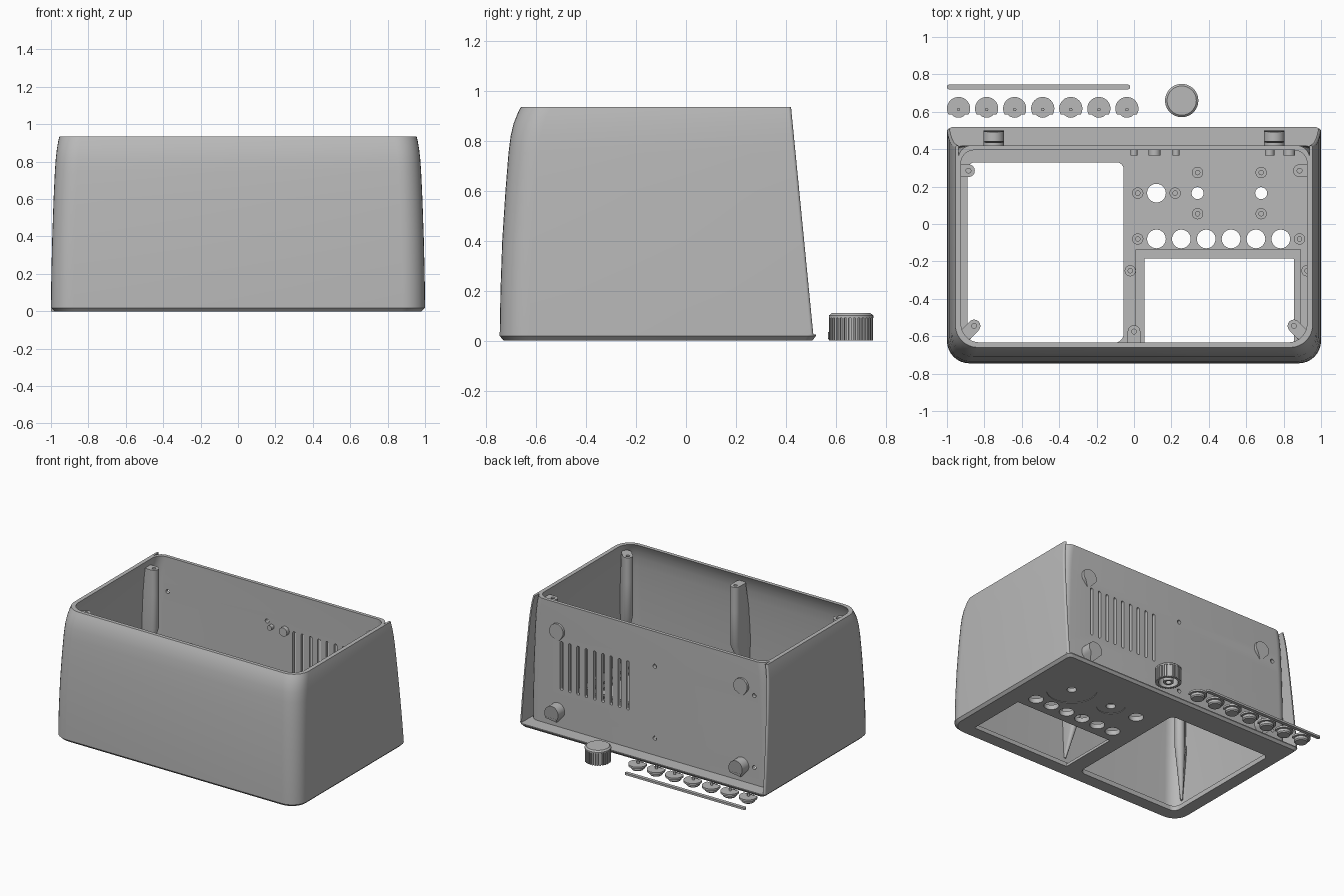
import bpy, bmesh, math
from mathutils import Vector

if "Cube" in bpy.data.objects:
    bpy.data.objects.remove(bpy.data.objects["Cube"])

grey = bpy.data.materials.new("light_grey_plastic")
grey.diffuse_color = (0.48, 0.48, 0.48, 1)
grey.use_nodes = True
grey.node_tree.nodes["Principled BSDF"].inputs["Base Color"].default_value = grey.diffuse_color


def loft(name, rings):
    """Solid through closed rings that share one point count."""
    bm = bmesh.new()
    loops = [[bm.verts.new(p) for p in r] for r in rings]
    n = len(loops[0])
    for a, b in zip(loops, loops[1:]):
        for i in range(n):
            j = (i + 1) % n
            bm.faces.new((a[i], a[j], b[j], b[i]))
    bm.faces.new(loops[0][::-1])
    bm.faces.new(loops[-1])
    bmesh.ops.recalc_face_normals(bm, faces=bm.faces)
    me = bpy.data.meshes.new(name)
    bm.to_mesh(me)
    bm.free()
    me.materials.append(grey)
    ob = bpy.data.objects.new(name, me)
    bpy.context.collection.objects.link(ob)
    return ob


def arc(cx, cy, r, a0, a1, n=8):
    return [(cx + r * math.cos(math.radians(a0 + (a1 - a0) * i / n)),
             cy + r * math.sin(math.radians(a0 + (a1 - a0) * i / n))) for i in range(n + 1)]


def rrect(x0, x1, y0, y1, rf, rb):
    """Rounded rectangle with front and back corner radii."""
    return (arc(x0 + rf, y0 + rf, rf, 180, 270) + arc(x1 - rf, y0 + rf, rf, 270, 360)
            + arc(x1 - rb, y1 - rb, rb, 0, 90) + arc(x0 + rb, y1 - rb, rb, 90, 180))


def at(pts, z):
    return [(x, y, z) for x, y in pts]


def prism(name, pts, z0, z1):
    return loft(name, [at(pts, z0), at(pts, z1)])


def circle(x, y, r, n=32):
    return arc(x, y, r, 0, 360 * (n - 1) / n, n - 1)


def ycyl(name, x, z, r, y0, y1, n=20):
    pts = circle(x, z, r, n)
    return loft(name, [[(a, y, b) for a, b in pts] for y in (y0, y1)])


def cut(ob, cutters):
    for c in cutters:
        m = ob.modifiers.new("cut", "BOOLEAN")
        m.operation, m.solver, m.object = "DIFFERENCE", "EXACT", c
        bpy.context.view_layer.objects.active = ob
        bpy.ops.object.modifier_apply(modifier=m.name)
        bpy.data.objects.remove(c)


def back_y(z):
    return 0.42 + 0.098 * (0.935 - z)


# Wall profile: height, half width, front y
PROFILE = [(0.025, 1.0, -0.745), (0.2, 0.998, -0.742), (0.4, 0.993, -0.735),
           (0.6, 0.986, -0.722), (0.75, 0.979, -0.71), (0.82, 0.974, -0.701),
           (0.87, 0.968, -0.689), (0.91, 0.961, -0.673), (0.935, 0.955, -0.66)]

# Outer housing, with a chamfered foot that steps out at the back
rings = [at(rrect(-0.982, 0.982, -0.728, 0.505, 0.11, 0.03), 0),
         at(rrect(-1, 1, -0.745, 0.519, 0.12, 0.035), 0.018),
         at(rrect(-1, 1, -0.745, 0.519, 0.12, 0.035), 0.0249)]
rings += [at(rrect(-w, w, f, back_y(z), 0.12, 0.012), z) for z, w, f in PROFILE]
housing = loft("housing", rings)

# Hollow inside, open at the top
top = PROFILE[-1]
inner = [(0.035,) + PROFILE[0][1:]] + PROFILE[1:] + [(1.0,) + top[1:]]
cutters = [loft("cavity", [at(rrect(-w + 0.03, w - 0.03, f + 0.027, 0.395, 0.1, 0.07), z)
                           for z, w, f in inner])]

# Recess behind the back panel, leaving thin side wings
rec = []
for z, w, f in PROFILE + [(1.0,) + top[1:]]:
    s = w - 0.016
    rec.append(at([(s, 0.7), (-s, 0.7)] + arc(-s + 0.07, 0.35, 0.07, 180, 90)
                  + arc(s - 0.07, 0.35, 0.07, 90, 0), z))
cutters.append(loft("recess", rec))

# Face plate windows, the stepped lip, shallow dial rings and control holes
cutters += [prism("window", rrect(-0.89, -0.055, -0.635, 0.33, 0.05, 0.04), -0.1, 0.1),
            prism("window", rrect(0.055, 0.855, -0.635, -0.185, 0.005, 0.005), -0.1, 0.1),
            prism("lip", rrect(0.01, 0.89, -0.64, -0.135, 0.005, 0.005), 0.02, 0.1),
            prism("dial", circle(0.68, 0.165, 0.17, 48), -0.1, 0.004),
            prism("dial", circle(0.34, 0.165, 0.095, 40), -0.1, 0.004)]
holes = [(0.12, 0.165, 0.05), (0.34, 0.165, 0.032), (0.68, 0.165, 0.032)]
holes += [(0.12 + 0.133 * i, -0.08, 0.05) for i in range(6)]
cutters += [prism("hole", circle(*h), -0.1, 0.1) for h in holes]

# Vent slots and screw holes through the back panel
for i in range(9):
    x = 0.18 + 0.0675 * i
    cutters.append(loft("slot", [[(a, y, b) for a, b in
                                  rrect(x - 0.011, x + 0.011, 0.3, 0.66, 0.01, 0.01)]
                                 for y in (0.36, 0.46)]))
for x in (-0.85, -0.04):
    for z in (0.15, 0.68):
        cutters.append(ycyl("screw_hole", x, z, 0.015, 0.36, 0.46, 16))
cut(housing, cutters)


# Screw posts along the walls, tapering into the wall near the bottom
def post(x, y, dx, dy):
    c, d = Vector((x, y)), Vector((dx, dy))
    a = math.degrees(math.atan2(dy, dx))
    out = []
    for z, k0, k1, r in ((0.12, 2.38, 2.4, 0.008), (0.45, 0, 2, 0.034),
                         (0.7, 0, 1.6, 0.034), (0.885, 0, 1, 0.034)):
        p, q = c + d * k0, c + d * k1
        out.append(at(arc(p.x, p.y, r, a + 90, a + 270) + arc(q.x, q.y, r, a - 90, a + 90), z))
    cut(loft("screw_post", out), [prism("bore", circle(x, y, 0.013, 16), 0.75, 1)])


for s in (-1, 1):
    post(0.855 * s, -0.545, 0.042 * s, -0.042)
    post(0.885 * s, 0.285, 0.033 * s, 0)
post(0, -0.575, 0, -0.06)

# Small hollow standoffs on the face plate
for x, y in ((0.02, 0.165), (0.22, 0.165), (0.34, 0.275), (0.34, 0.055), (0.68, 0.275),
             (0.68, 0.055), (0.02, -0.08), (0.885, -0.08), (-0.02, -0.25), (0.925, -0.25)):
    cut(prism("standoff", circle(x, y, 0.03, 24), 0.015, 0.08),
        [prism("bore", circle(x, y, 0.012, 16), 0.03, 0.2)])

# Pegs on the inside of the back panel
for x, z, r in ((0.0, 0.65, 0.018), (0.11, 0.65, 0.032), (0.225, 0.2, 0.018),
                (0.725, 0.2, 0.025), (0.83, 0.65, 0.03)):
    ycyl("back_peg", x, z, r, 0.365, 0.405)

# Teardrop feet on the back, trimmed to the slope of the wings
for x in (-0.75, 0.75):
    for z in (0.145, 0.73):
        pts = arc(x, z, 0.056, -40, 220, 24) + [(x, z - 0.085)]
        loft("back_foot", [[(a, 0.4, b) for a, b in pts],
                           [(a, 0.4 + (back_y(b) - 0.4) * (0.35 if b < z - 0.06 else 1), b)
                            for a, b in pts]])

# Fluted knob with a hollow underside and a central hub
KX, KY = 0.255, 0.66
N = 30
flute = []
for i in range(N):
    for k, r in ((0, 0.088), (0.5, 0.088), (0.55, 0.08), (0.95, 0.08)):
        a = math.tau * (i + k) / N
        flute.append((KX + r * math.cos(a), KY + r * math.sin(a)))
knob = prism("knob", flute, 0, 0.092)
cut(knob, [prism("hollow", circle(KX, KY, 0.066), -0.1, 0.08)])
loft("knob_cap", [at(circle(KX, KY, r, 48), z)
                  for z, r in ((0.09, 0.089), (0.1, 0.089), (0.11, 0.078))])
hub = prism("knob_hub", circle(KX, KY, 0.035), 0, 0.09)
cut(hub, [prism("bore", circle(KX, KY, 0.02), -0.1, 0.07)])

# Row of push buttons: cap, trimmed flange and pin
for i in range(7):
    x = -0.938 + 0.15 * i
    loft("button_cap", [at(circle(x, 0.615, r), z)
                        for z, r in ((0, 0.04), (0.008, 0.047), (0.034, 0.047))])
    prism("button_flange", arc(x, 0.617, 0.062, -30, 210, 28), 0.026, 0.04)
    prism("button_pin", circle(x, 0.612, 0.009, 16), 0.03, 0.06)

# Loose rounded bar
prism("bar", rrect(-1, -0.02, 0.72, 0.745, 0.012, 0.012), 0, 0.015)

# Smooth shading with sharp edges
bpy.ops.object.select_all(action="SELECT")
bpy.context.view_layer.objects.active = housing
bpy.ops.object.shade_smooth_by_angle(angle=math.radians(30))
